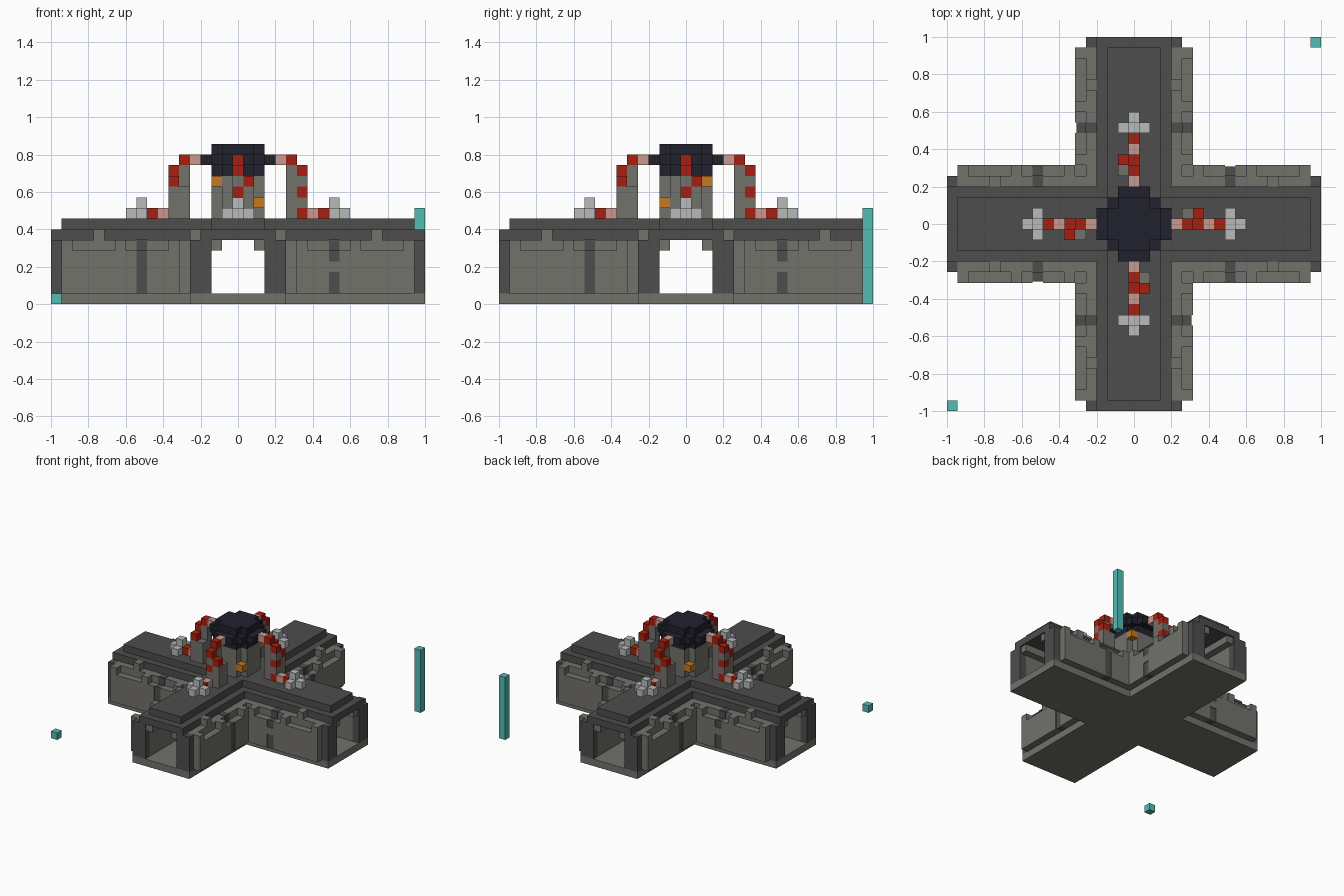
import bpy
import bmesh
from mathutils import Matrix, Vector

U = 2 / 35  # one block

cube = bpy.data.objects.get("Cube")
if cube:
    bpy.data.objects.remove(cube, do_unlink=True)


def material(name, rgb):
    m = bpy.data.materials.new(name)
    m.use_nodes = True
    m.diffuse_color = (*rgb, 1)
    m.node_tree.nodes["Principled BSDF"].inputs["Base Color"].default_value = (*rgb, 1)
    return m


stone = material("warm grey", (0.17, 0.168, 0.15))
dark = material("dark grey", (0.075, 0.075, 0.076))
navy = material("navy", (0.014, 0.015, 0.026))
red = material("red", (0.39, 0.014, 0.005))
orange = material("orange", (0.56, 0.195, 0.014))
white = material("pale grey", (0.48, 0.5, 0.495))
pink = material("dusty pink", (0.57, 0.32, 0.28))
teal = material("teal", (0.091, 0.5, 0.46))


def build(name, mat, boxes, turns=1):
    """Boxes given as (x0, x1, y0, y1, z0, z1) in blocks, repeated around z."""
    bm = bmesh.new()
    for k in range(turns):
        spin = Matrix.Rotation(k * 1.5707963, 4, "Z")
        for x0, x1, y0, y1, z0, z1 in boxes:
            mid = Vector((x0 + x1, y0 + y1, z0 + z1)) * U / 2
            size = (abs(x1 - x0) * U, abs(y1 - y0) * U, (z1 - z0) * U, 1)
            bmesh.ops.create_cube(bm, size=1, matrix=spin @ Matrix.Translation(mid) @ Matrix.Diagonal(size))
    mesh = bpy.data.meshes.new(name)
    bm.to_mesh(mesh)
    bm.free()
    mesh.materials.append(mat)
    obj = bpy.data.objects.new(name, mesh)
    bpy.context.collection.objects.link(obj)
    return obj


def block(x, y, z, top=None):
    """One block, or a stack of blocks up to and including top."""
    return (x - .5, x + .5, y - .5, y + .5, z, (z if top is None else top) + 1)


def both(boxes):
    """Mirror boxes across the arm's own axis."""
    return boxes + [(a, b, -d, -c, e, f) for a, b, c, d, e, f in boxes]


def plate(half, reach, z0, z1):
    """One arm of a cross-shaped slab."""
    return [(half, reach, -half, half, z0, z1)]


def middle(half, z0, z1):
    return [(-half, half, -half, half, z0, z1)]


# Cross-shaped corridor
build("floor_arms", stone, plate(4.5, 17.5, 0, 1), 4)
build("floor_middle", stone, middle(4.5, 0, 1))
build("roof_arms", dark, plate(3.5, 17.5, 6, 7), 4)
build("roof_middle", dark, middle(3.5, 6, 7))
build("roof_cap_arms", dark, plate(2.5, 16.5, 7, 8), 4)
build("roof_cap_middle", dark, middle(2.5, 7, 8))
build("walls", stone, both([(4.5, 16.5, 2.5, 4.5, 1, 6)]), 4)
build("wall_corners", stone, [(2.5, 4.5, 2.5, 4.5, 1, 6), (4.5, 5.5, 4.5, 5.5, 1, 5)], 4)
build("ceiling_fillets", stone, both([(2.5, 17.3, 1.5, 2.5, 5, 6)]), 4)
build("end_frames", dark, both([(16.5, 17.5, 2.5, 4.5, 1, 6)]), 4)

# Raised wall panels, ribs between them and small lumps
build("wall_panels", stone, both([(5.5, 8.5, 4.5, 5.5, 1, 5), (9.5, 16.5, 4.5, 5.5, 1, 5)]), 4)
build("wall_ribs", dark, both([(8.5, 9.5, 4.5, 5.4, 1, 5), (8.5, 9.5, 4.4, 4.6, 5, 6),
                               (8.5, 9.5, 3.5, 4.55, 5.9, 6.05)]), 4)
build("rib_bridges", stone, [(7.5, 9.5, -5.5, -4.5, 3, 4)], 4)
build("wall_lumps", stone, both([block(13, 4, 6), block(6, 5, 5), block(11, 5, 5), block(16, 5, 5)]), 4)

# Central pillar with lamps and a stepped dome
build("pillar", stone, [(-2.5, 2.5, -1.5, 1.5, 8, 12), (-1.5, 1.5, -2.5, 2.5, 8, 12)])
build("lamps", orange, [block(2, -2, 9), block(-2, -2, 11), block(2, 2, 11), block(-2, 2, 9)])
build("dome", navy, [(-2.5, 2.5, -1.5, 1.5, 12, 15), (-1.5, 1.5, -2.5, 2.5, 12, 15),
                     (-2.5, 2.5, -2.5, 2.5, 13, 14),
                     (-3.5, 3.5, -1.5, 1.5, 13, 14), (-1.5, 1.5, -3.5, 3.5, 13, 14)])

# Four side supports with hoses winding down to clamps
build("supports", stone, [block(5, 0, 8, 12), block(5, 1, 8, 10), block(6, 1, 8, 10),
                          block(6, 0, 9), block(6, 0, 11)], 4)
build("hoses", red, [block(5, 0, 13), block(6, 0, 12), block(6, 1, 11),
                     block(6, 0, 10), block(6, 0, 8), block(8, 0, 8)], 4)
build("hose_joints", pink, [block(4, 0, 13), block(7, 0, 8)], 4)
build("clamps", white, [(8.5, 9.5, -1.5, 1.5, 8, 9), block(9, 0, 9), block(10, 0, 8)], 4)

# Corner markers
build("short_marker", teal, [block(-17, -17, 0)])
build("tall_marker", teal, [block(17, 17, 0, 8)])
